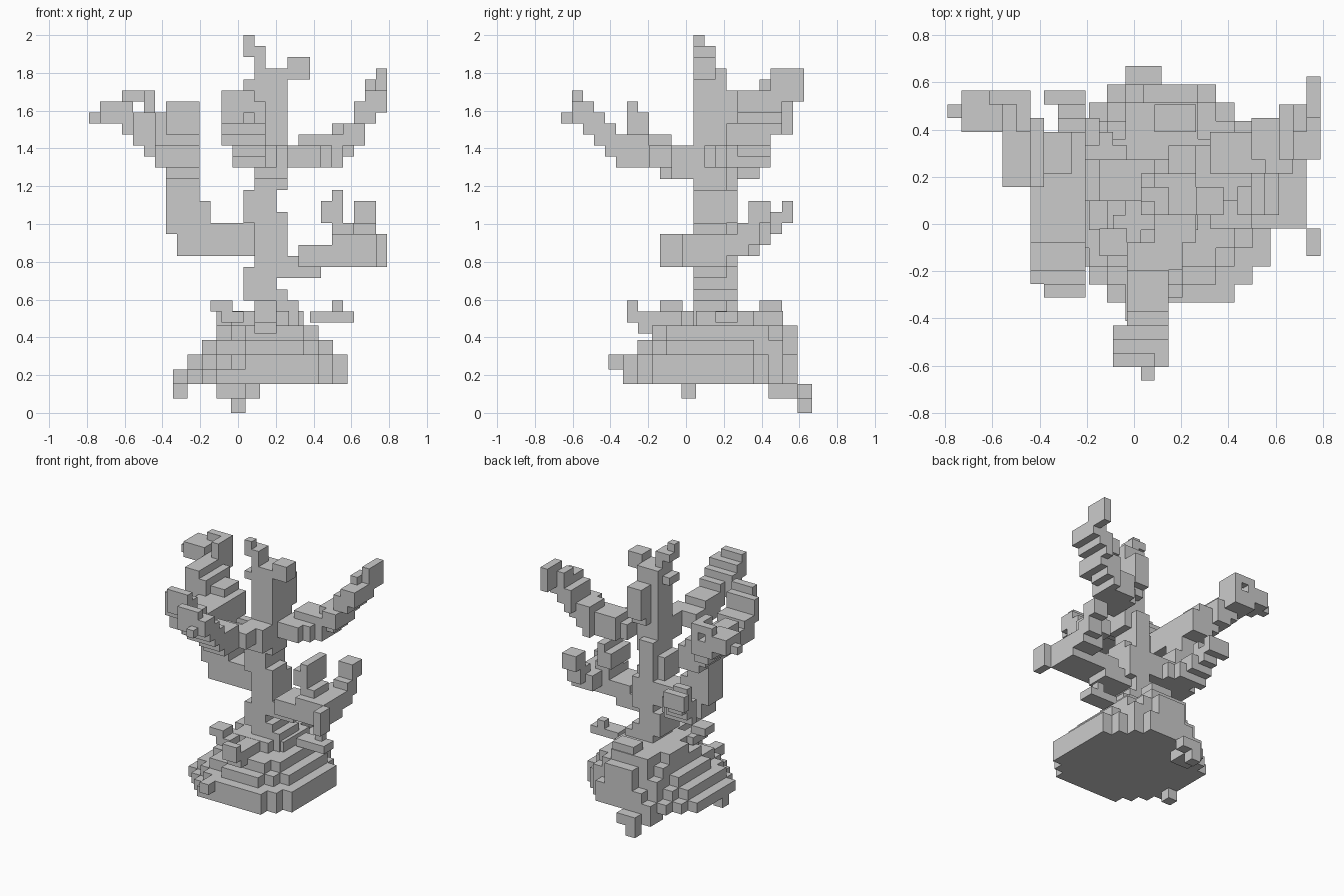
import bpy
from mathutils import Vector

if "Cube" in bpy.data.objects:
    bpy.data.objects.remove(bpy.data.objects["Cube"])

SIDES = {
    (1, 0, 0): [(1, 0, 0), (1, 1, 0), (1, 1, 1), (1, 0, 1)],
    (-1, 0, 0): [(0, 0, 0), (0, 0, 1), (0, 1, 1), (0, 1, 0)],
    (0, 1, 0): [(0, 1, 0), (0, 1, 1), (1, 1, 1), (1, 1, 0)],
    (0, -1, 0): [(0, 0, 0), (1, 0, 0), (1, 0, 1), (0, 0, 1)],
    (0, 0, 1): [(0, 0, 1), (1, 0, 1), (1, 1, 1), (0, 1, 1)],
    (0, 0, -1): [(0, 0, 0), (0, 1, 0), (1, 1, 0), (1, 0, 0)],
}


def fill(boxes):
    """Cells covered by boxes given as x0, x1, y0, y1, z0, z1 grid lines."""
    return {(x, y, z) for a, b, c, d, e, f in boxes
            for x in range(a, b) for y in range(c, d) for z in range(e, f)}


def shell(name, cells, solid, origin, size):
    """Mesh only the faces of the cells that touch empty space."""
    verts, index, faces = [], {}, []
    for c in sorted(cells):
        for n, corners in SIDES.items():
            if (c[0] + n[0], c[1] + n[1], c[2] + n[2]) in solid:
                continue
            face = []
            for k in corners:
                p = (c[0] + k[0], c[1] + k[1], c[2] + k[2])
                if p not in index:
                    index[p] = len(verts)
                    verts.append(Vector(origin) + Vector(p) * size)
                face.append(index[p])
            faces.append(face)
    mesh = bpy.data.meshes.new(name)
    mesh.from_pydata(verts, [], faces)
    bpy.context.collection.objects.link(bpy.data.objects.new(name, mesh))


def build(parts, origin, size):
    used, split = set(), {}
    for name, cells in parts.items():
        split[name] = cells - used
        used |= cells
    for name, cells in split.items():
        shell(name, cells, used, origin, size)


# Rocky mound: stacked ragged rounds on a coarser grid (x0, x1, y0, y1, level)
mound = set()
for x0, x1, y0, y1, k in [(0, 12, 1, 13, 2), (1, 12, 1, 13, 3), (2, 11, 2, 13, 4),
                          (3, 10, 3, 13, 5), (3, 9, 5, 12, 6)]:
    cx, cy = (x0 + x1) / 2, (y0 + y1) / 2
    for x in range(x0, x1):
        for y in range(y0, y1):
            u = (x + .5 - cx) / (x1 - x0) * 2
            v = (y + .5 - cy) / (y1 - y0) * 2
            e = 2.8 if u > 0 and v < 0 else 2
            if abs(u) ** e + abs(v) ** e <= 1.02:
                mound.add((x, y, k))
mound |= fill([(4, 5, 0, 2, 3, 4)])
feet = fill([(0, 1, 5, 6, 1, 2), (3, 5, 11, 13, 1, 2),
             (4, 6, 13, 14, 1, 2), (4, 5, 13, 14, 0, 1)])
build({"mound": mound, "mound_feet": feet}, (-.345, -.41, 0), .077)

# Trunk with forked top
trunk = fill([
    (15, 19, 12, 16, -4, 0), (14, 18, 12, 16, 0, 1), (14, 17, 12, 16, 1, 3),
    (15, 18, 12, 16, 3, 7), (14, 18, 12, 15, 7, 8), (14, 17, 12, 15, 8, 10),
    (15, 17, 15, 16, 7, 12), (15, 18, 12, 15, 10, 21), (14, 15, 12, 14, 19, 20),
    (18, 20, 12, 14, 20, 22), (15, 16, 12, 14, 21, 22), (14, 16, 12, 14, 22, 23),
    (14, 15, 12, 13, 23, 24), (16, 18, 15, 16, 14, 17), (16, 18, 15, 17, 15, 19)])

# Upper right branch
right_branch = fill([
    (18, 21, 13, 17, 12, 14), (19, 22, 14, 18, 12, 14), (19, 22, 15, 18, 14, 15),
    (22, 23, 15, 19, 12, 15), (22, 24, 16, 19, 13, 16), (23, 25, 15, 19, 14, 16),
    (24, 25, 16, 20, 15, 18), (25, 26, 16, 20, 16, 19), (25, 26, 18, 20, 19, 20),
    (26, 27, 16, 20, 17, 19), (26, 27, 19, 22, 18, 21)])

# Front branch
front_branch = fill([
    (15, 18, 10, 12, 11, 14), (13, 17, 8, 10, 12, 14), (13, 16, 5, 8, 12, 15),
    (13, 16, 4, 5, 13, 16), (12, 16, 3, 4, 14, 17), (12, 16, 2, 3, 15, 18),
    (12, 16, 1, 2, 16, 18), (12, 15, 1, 2, 18, 19), (14, 15, 0, 1, 16, 17)])

# Left branch: elbow, then back, forward and low rear forks
left_elbow = fill([
    (8, 15, 13, 16, 4, 7), (7, 11, 13, 16, 6, 9), (7, 10, 13, 16, 9, 12)])
left_back_fork = fill([
    (7, 10, 12, 18, 11, 14), (6, 9, 15, 18, 12, 15), (5, 7, 14, 19, 13, 16),
    (4, 6, 14, 19, 14, 17), (3, 6, 18, 21, 15, 17), (1, 4, 18, 21, 16, 18),
    (0, 1, 19, 20, 16, 17), (3, 5, 20, 21, 18, 19), (5, 6, 18, 21, 17, 19)])
left_front_fork = fill([
    (7, 10, 9, 12, 11, 14), (6, 10, 8, 14, 12, 14), (6, 10, 8, 10, 13, 15),
    (6, 10, 7, 8, 14, 17), (7, 10, 6, 7, 15, 18)])
left_low_fork = fill([
    (9, 13, 16, 17, 4, 6), (8, 12, 17, 18, 4, 6), (8, 11, 17, 19, 5, 7),
    (8, 10, 18, 20, 6, 8), (7, 10, 20, 21, 7, 9), (8, 10, 18, 19, 8, 9)])

# Lower right branch with three tips
low_right_branch = fill([
    (17, 21, 12, 15, 2, 4), (19, 23, 11, 15, 3, 5), (22, 26, 11, 15, 3, 6),
    (26, 27, 9, 11, 3, 6), (23, 26, 14, 17, 4, 6), (24, 26, 16, 18, 5, 7),
    (24, 26, 17, 19, 7, 9), (22, 24, 12, 15, 5, 7), (22, 23, 12, 16, 7, 10),
    (21, 22, 12, 16, 7, 9)])

# Small sprigs around the trunk foot
sprigs = fill([
    (11, 13, 9, 11, -1, 0), (12, 14, 9, 12, -2, -1), (22, 23, 15, 16, -1, 0),
    (20, 24, 14, 16, -2, -1), (15, 18, 18, 20, -1, 0), (15, 18, 16, 20, -2, -1),
    (15, 17, 6, 7, -2, 0), (15, 17, 7, 12, -3, -1)])

build({"trunk": trunk, "right_branch": right_branch, "front_branch": front_branch,
       "left_elbow": left_elbow, "left_back_fork": left_back_fork,
       "left_front_fork": left_front_fork, "left_low_fork": left_low_fork,
       "low_right_branch": low_right_branch, "sprigs": sprigs},
      (-.79, -.663, .596), .0585)
